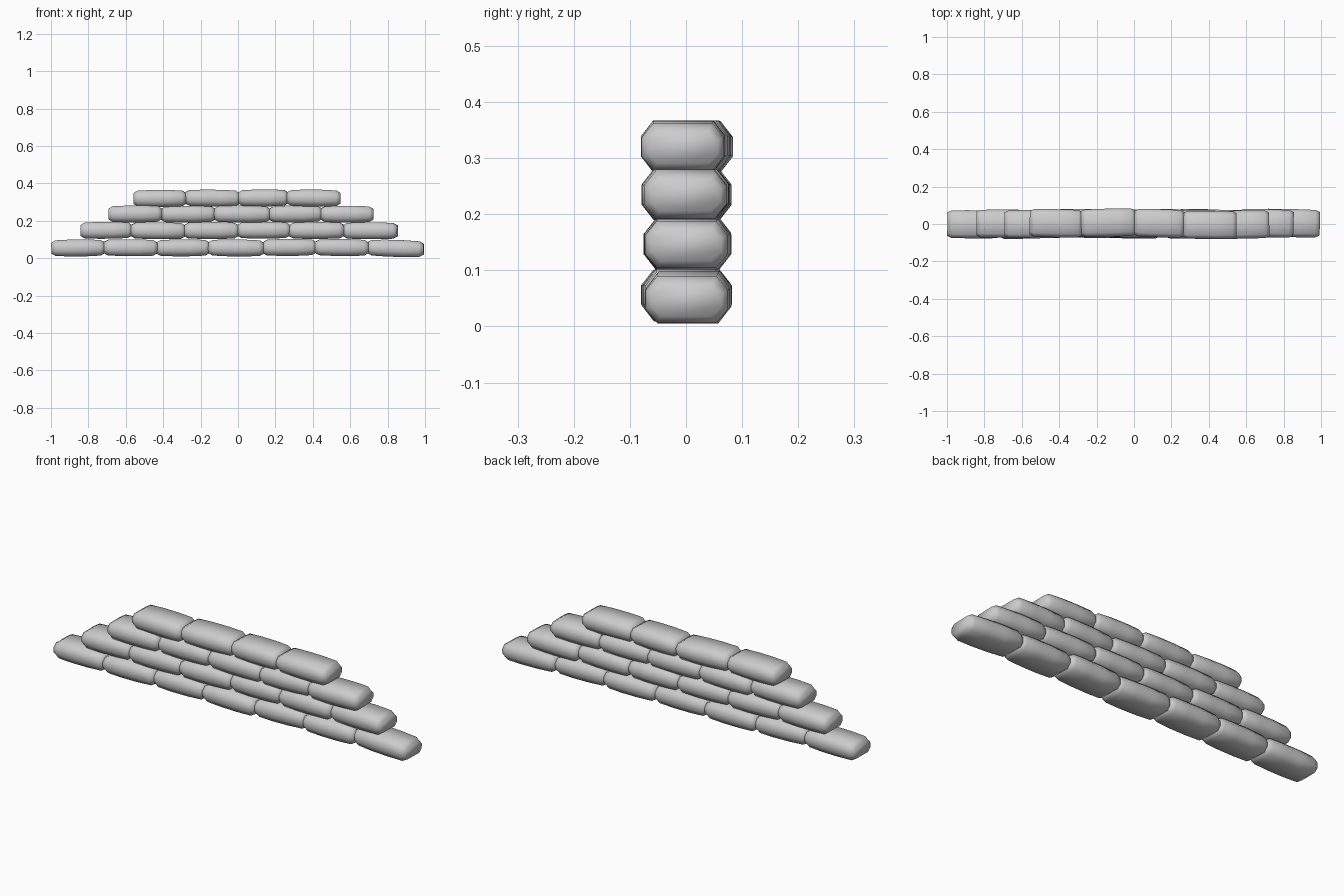
import bpy, bmesh, math, random
from mathutils import Matrix

if "Cube" in bpy.data.objects:
    bpy.data.objects.remove(bpy.data.objects["Cube"])

random.seed(4)

# Octagonal bag cross-section (y, z)
SECTION = [(0.075, -0.018), (0.075, 0.018), (0.054, 0.045), (-0.054, 0.045),
           (-0.075, 0.018), (-0.075, -0.018), (-0.054, -0.045), (0.054, -0.045)]
# Rings along the bag: position (fraction of half length), y scale, z scale
RINGS = [(-1.0, 0.84, 0.64), (-0.84, 0.98, 0.93), (-0.3, 1.0, 1.0),
         (0.3, 1.0, 1.0), (0.84, 0.98, 0.93), (1.0, 0.84, 0.64)]


def sandbag(name, x0, x1, z, y, yaw, tilt):
    half = (x1 - x0) / 2 + 0.003
    bm = bmesh.new()
    rings = [[bm.verts.new((t * half, py * sy, pz * sz)) for py, pz in SECTION]
             for t, sy, sz in RINGS]
    for a, b in zip(rings, rings[1:]):
        for i in range(8):
            j = (i + 1) % 8
            bm.faces.new((a[i], a[j], b[j], b[i]))
    bm.faces.new(rings[0])
    bm.faces.new(rings[-1][::-1])
    bmesh.ops.recalc_face_normals(bm, faces=bm.faces)
    bm.transform(Matrix.Translation(((x0 + x1) / 2, y, z))
                 @ Matrix.Rotation(math.radians(yaw), 4, 'Z')
                 @ Matrix.Rotation(math.radians(tilt), 4, 'Y'))
    for f in bm.faces:
        f.smooth = True
    me = bpy.data.meshes.new(name)
    bm.to_mesh(me)
    bm.free()
    bpy.context.collection.objects.link(bpy.data.objects.new(name, me))


# Courses, bottom to top: centre height and bag joints along x
COURSES = [
    (0.056, [-0.995, -0.715, -0.435, -0.155, 0.135, 0.415, 0.695, 0.99]),
    (0.148, [-0.84, -0.57, -0.285, 0.0, 0.275, 0.565, 0.85]),
    (0.236, [-0.69, -0.41, -0.125, 0.17, 0.445, 0.72]),
    (0.320, [-0.555, -0.28, 0.005, 0.265, 0.545]),
]
for row, (z, joints) in enumerate(COURSES):
    for k, (a, b) in enumerate(zip(joints, joints[1:])):
        last = row == 0 and k == len(joints) - 2
        y = random.uniform(-0.004, 0.006)
        if row == 3:
            y = (0.004, 0.007, 0.004, -0.005)[k]
        sandbag(f"sandbag_row{row + 1}_{k + 1}", a, b,
                0.052 if last else z + random.uniform(-0.002, 0.002), y,
                random.uniform(-1.8, 1.8), 1.9 if last else random.uniform(-0.7, 0.7))
